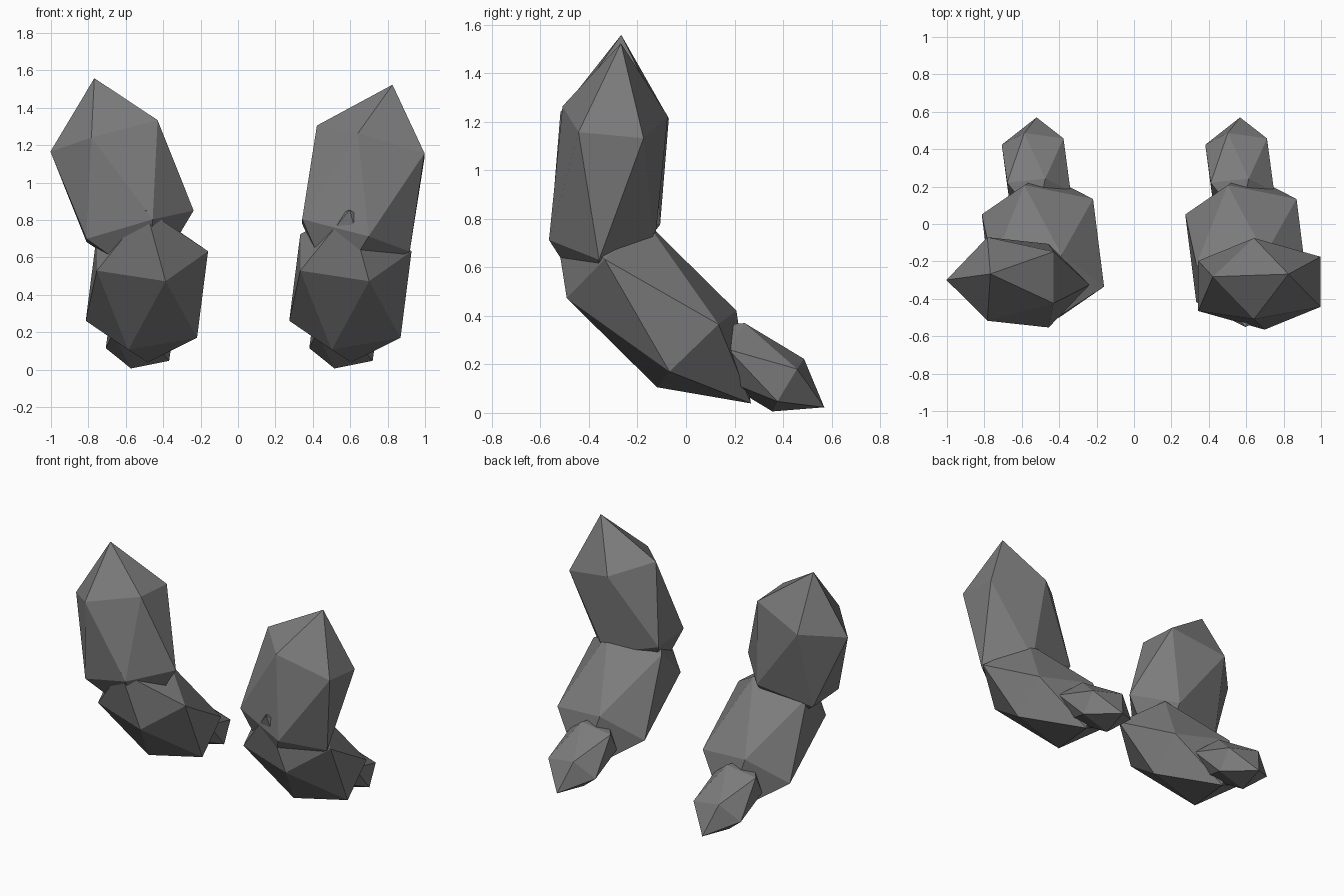
import bpy
import bmesh
from mathutils import Matrix, Vector

cube = bpy.data.objects.get("Cube")
if cube:
    bpy.data.objects.remove(cube, do_unlink=True)

grey = bpy.data.materials.new("stone_grey")
grey.use_nodes = True
colour = (0.2, 0.2, 0.2, 1)
grey.diffuse_color = colour
grey.node_tree.nodes["Principled BSDF"].inputs["Base Color"].default_value = colour


def segment(name, centre, corners, shift=0.0):
    """Stretch a 20-sided solid so that one face lands on the three corners."""
    centre = Vector(centre)
    bm = bmesh.new()
    bmesh.ops.create_icosphere(bm, subdivisions=1, radius=1)
    bm.faces.ensure_lookup_table()
    source = Matrix([v.co for v in bm.faces[0].verts]).transposed()
    target = Matrix([Vector(c) - centre for c in corners]).transposed()
    bmesh.ops.transform(bm, matrix=(target @ source.inverted()).to_4x4(), verts=bm.verts)
    bmesh.ops.recalc_face_normals(bm, faces=bm.faces)
    mesh = bpy.data.meshes.new(name)
    bm.to_mesh(mesh)
    bm.free()
    mesh.materials.append(grey)
    obj = bpy.data.objects.new(name, mesh)
    obj.location = centre + Vector((shift, 0, 0))
    bpy.context.collection.objects.link(obj)


# Upper segments lean outwards, each in its own pose
segment("left_upper_leg", (0.67, -0.32, 0.968),
        [(0.826, -0.268, 1.523), (0.997, -0.175, 1.132), (0.997, -0.443, 1.157)])
segment("right_upper_leg", (-0.62, -0.312, 1.008),
        [(-0.768, -0.267, 1.558), (-0.43, -0.148, 1.317), (-0.43, -0.424, 1.334)])

# Lower segments and feet share one shape on both sides
for side, shift in (("left", 0.0), ("right", -1.088)):
    segment(side + "_lower_leg", (0.601, -0.142, 0.447),
            [(0.928, -0.335, 0.633), (0.869, -0.068, 0.17), (0.869, 0.134, 0.365)], shift)
    segment(side + "_foot", (0.565, 0.299, 0.188),
            [(0.567, 0.57, 0.023), (0.72, 0.377, 0.047), (0.516, 0.356, 0.006)], shift)
